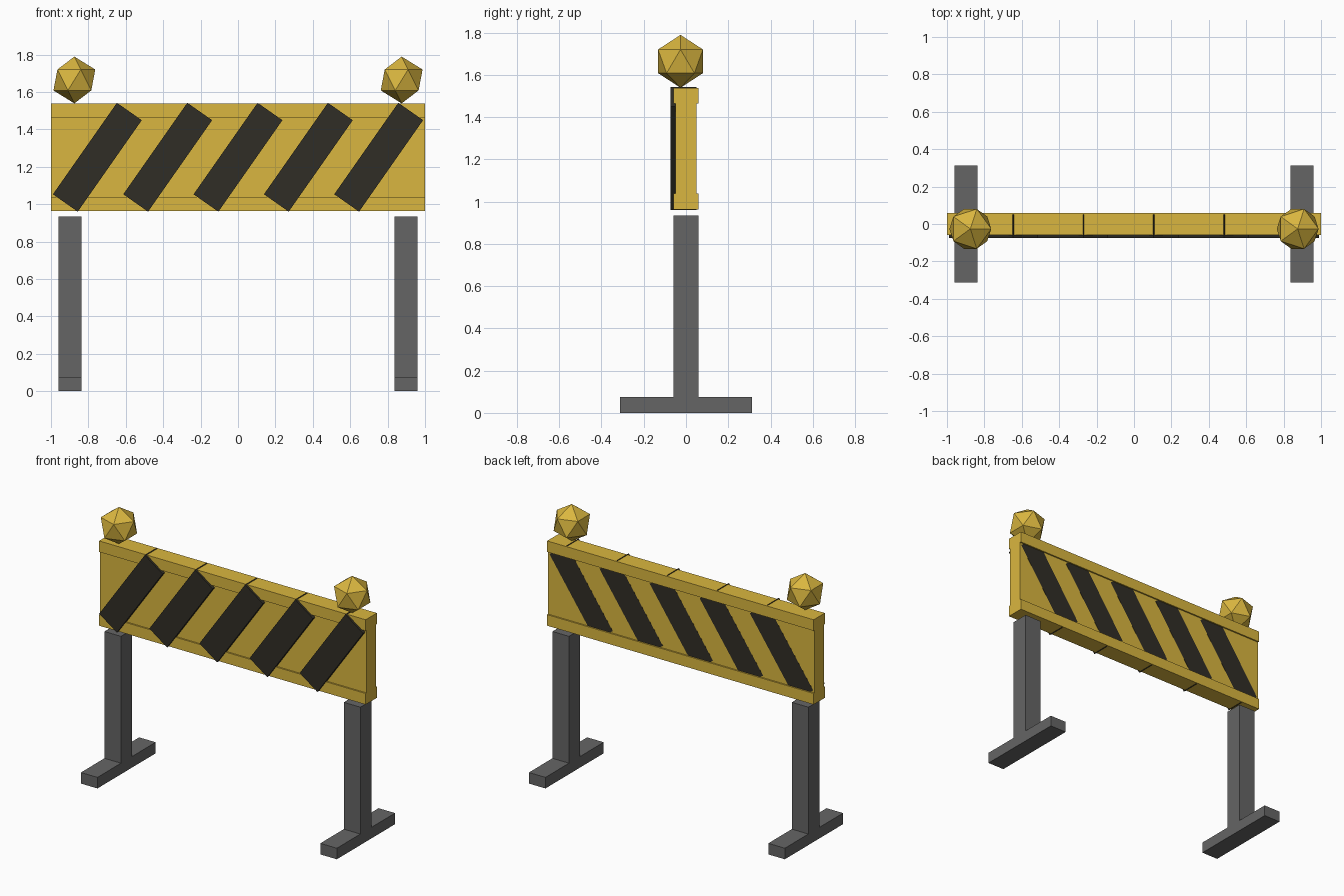
import bpy
from math import radians

cube = bpy.data.objects.get("Cube")
if cube:
    bpy.data.objects.remove(cube, do_unlink=True)


def material(name, rgb):
    m = bpy.data.materials.new(name)
    m.use_nodes = True
    colour = (*rgb, 1)
    m.diffuse_color = colour
    m.node_tree.nodes["Principled BSDF"].inputs["Base Color"].default_value = colour
    return m


yellow = material("warning_yellow", (0.70, 0.47, 0.05))
black = material("stripe_black", (0.03, 0.027, 0.019))
grey = material("leg_grey", (0.13, 0.13, 0.13))


def box(name, centre, size, mat, tilt=0):
    bpy.ops.mesh.primitive_cube_add(size=1, location=centre, rotation=(0, tilt, 0))
    ob = bpy.context.object
    ob.name = name
    ob.scale = size
    ob.data.materials.append(mat)
    return ob


MID = 1.251      # height of the board's centre line
HEIGHT = 0.575   # board height
RAIL = 0.075     # rail height

# Board with a raised rail along its top and bottom edges
box("board_panel", (0, 0, MID), (2, 0.1, HEIGHT - 2 * RAIL), yellow)
for name, s in (("top_rail", 1), ("bottom_rail", -1)):
    box(name, (0, 0, MID + s * (HEIGHT - RAIL) / 2), (2, 0.12, RAIL), yellow)

# Slanted stripes running through the board, flush with its back
FRONT, BACK = -0.074, 0.0505
for i in range(5):
    box(f"stripe_{i + 1}", ((i - 2) * 0.376, (FRONT + BACK) / 2, MID),
        (0.162, BACK - FRONT, 0.597), black, radians(35))

# Legs, feet and warning lamps on each side
for side, s in (("left", 1), ("right", -1)):
    box(f"{side}_post", (s * 0.898, 0, 0.505), (0.124, 0.12, 0.86), grey)
    box(f"{side}_foot", (s * 0.898, 0, 0.0375), (0.124, 0.624, 0.075), grey)
    bpy.ops.mesh.primitive_ico_sphere_add(
        subdivisions=1, radius=0.125, location=(s * 0.875, -0.026, 1.664))
    lamp = bpy.context.object
    lamp.name = f"{side}_lamp"
    lamp.data.materials.append(yellow)
